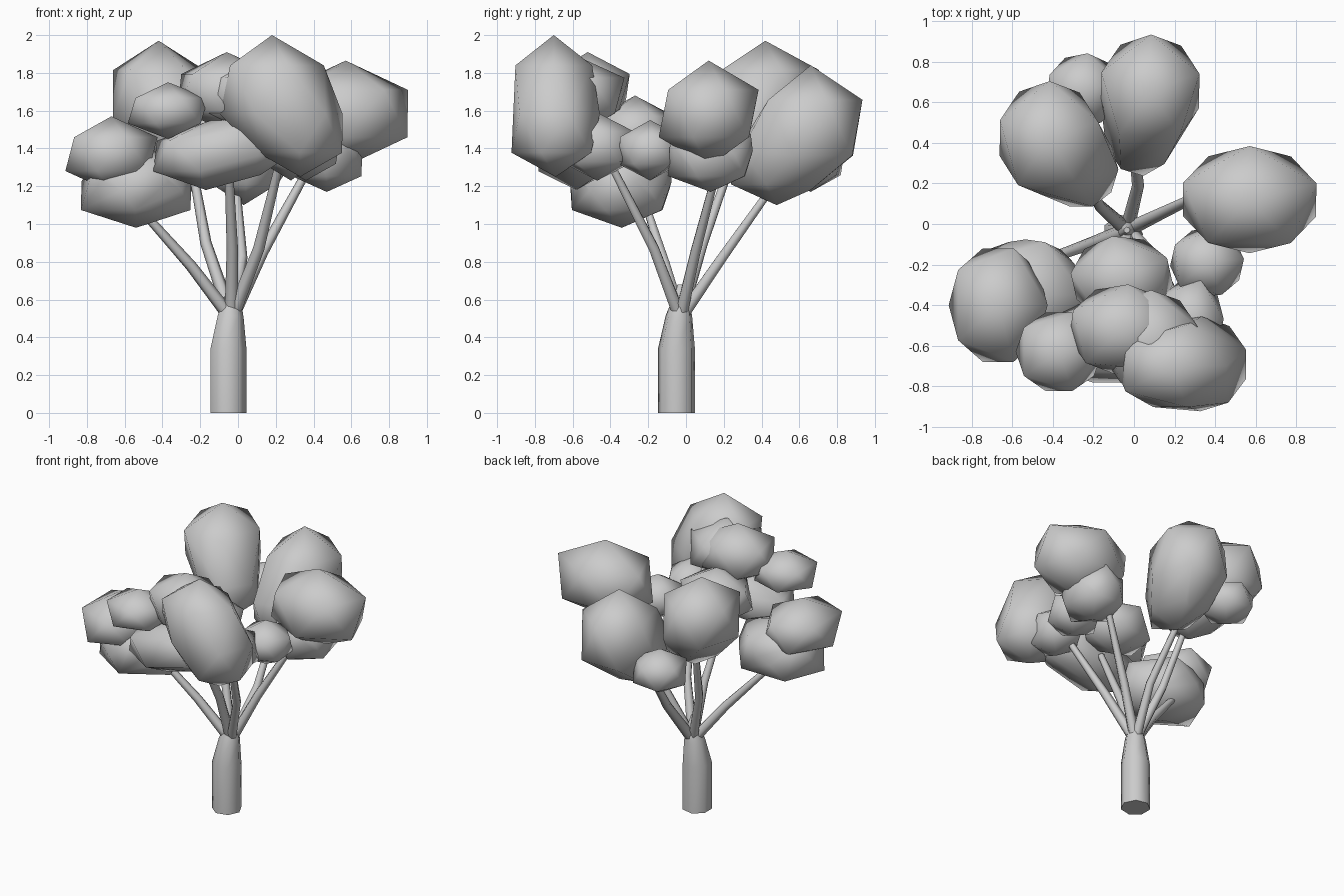
import bpy, bmesh
from math import sin, cos, pi
from mathutils import Vector, Matrix

if "Cube" in bpy.data.objects:
    bpy.data.objects.remove(bpy.data.objects["Cube"])


def finish(name, bm, angle=None):
    bmesh.ops.recalc_face_normals(bm, faces=bm.faces)
    mesh = bpy.data.meshes.new(name)
    bm.to_mesh(mesh)
    bm.free()
    obj = bpy.data.objects.new(name, mesh)
    bpy.context.collection.objects.link(obj)
    for p in mesh.polygons:
        p.use_smooth = True
    if angle:
        bpy.ops.object.select_all(action='DESELECT')
        bpy.context.view_layer.objects.active = obj
        obj.select_set(True)
        bpy.ops.object.shade_smooth_by_angle(angle=angle)
    return obj


def tube(name, path, sides):
    """Tube through (x, y, z, radius) stations."""
    bm = bmesh.new()
    pts = [Vector(p[:3]) for p in path]
    rings = []
    for i, p in enumerate(path):
        d = pts[min(i + 1, len(pts) - 1)] - pts[max(i - 1, 0)]
        q = Vector((0, 0, 1)).rotation_difference(d.normalized())
        rings.append([bm.verts.new(pts[i] + q @ Vector((p[3] * cos(2 * pi * k / sides),
                                                       p[3] * sin(2 * pi * k / sides), 0)))
                      for k in range(sides)])
    for a, b in zip(rings, rings[1:]):
        for k in range(sides):
            n = (k + 1) % sides
            bm.faces.new((a[k], a[n], b[n], b[k]))
    bm.faces.new(rings[0][::-1])
    bm.faces.new(rings[-1])
    return finish(name, bm, angle=1.1)


def clump(name, lobes):
    """Smooth shaded leaf clump: icosahedral lobes wrapped in one skin."""
    bm = bmesh.new()
    for centre, half, turn in lobes:
        m = (Matrix.Translation(centre)
             @ Matrix.Diagonal((half[0] / 0.88, half[1] / 0.88, half[2], 1))
             @ Matrix.Rotation(turn, 4, 'Z'))
        bmesh.ops.create_icosphere(bm, subdivisions=1, radius=1, matrix=m)
    if len(lobes) > 1:
        bmesh.ops.delete(bm, geom=bm.faces[:] + bm.edges[:], context='EDGES_FACES')
        res = bmesh.ops.convex_hull(bm, input=bm.verts[:])
        loose = {g for g in res["geom_interior"] + res["geom_unused"]
                 if isinstance(g, bmesh.types.BMVert)}
        bmesh.ops.delete(bm, geom=list(loose), context='VERTS')
    return finish(name, bm)


# trunk
trunk = tube("trunk", [(-0.055, -0.05, 0, 0.1), (-0.055, -0.05, 0.34, 0.1),
                       (-0.042, -0.037, 0.51, 0.072), (-0.035, -0.03, 0.57, 0.055),
                       (-0.035, -0.03, 0.68, 0.015)], 7)

# branches: a bend point and an end point each
branches = {
    "left": ((-0.25, -0.11, 0.78), (-0.5, -0.2, 1.06)),
    "back_left": ((-0.17, 0.09, 0.9), (-0.25, 0.25, 1.35)),
    "back": ((0.02, 0.19, 0.82), (-0.01, 0.46, 1.2)),
    "right": ((0.13, 0.05, 0.85), (0.36, 0.16, 1.27)),
    "front_right": ((0.11, -0.17, 0.87), (0.22, -0.4, 1.32)),
    "front": ((-0.03, -0.17, 0.87), (-0.05, -0.4, 1.32)),
}
for label, (mid, end) in branches.items():
    base = Vector((-0.035, -0.03, 0.5))
    out = (Vector(mid) - base) * 0.12
    tube("branch_" + label, [(*(base + out), 0.036), (*mid, 0.03), (*end, 0.022)], 6)

# foliage: lobes given by centre, half extents, turn
clumps = {
    "back_left": [((-0.42, 0.42, 1.69), (0.25, 0.28, 0.28), 0.3),
                  ((-0.26, 0.27, 1.43), (0.18, 0.19, 0.2), 0.0)],
    "back_left_small": [((-0.25, 0.66, 1.33), (0.18, 0.18, 0.16), 0.2)],
    "back": [((0.08, 0.66, 1.51), (0.25, 0.27, 0.33), 0.3),
             ((0.03, 0.48, 1.3), (0.18, 0.24, 0.2), 0.4)],
    "right": [((0.57, 0.12, 1.585), (0.34, 0.26, 0.28), 0.31)],
    "right_lower": [((0.47, 0.13, 1.32), (0.19, 0.22, 0.15), 0.3),
                    ((0.47, 0.13, 1.42), (0.19, 0.22, 0.13), 0.0)],
    "right_inner": [((0.36, -0.19, 1.39), (0.18, 0.17, 0.16), 0.1)],
    "front": [((0.18, -0.7, 1.71), (0.27, 0.21, 0.29), 0.0),
              ((0.33, -0.69, 1.48), (0.23, 0.23, 0.23), 0.3)],
    "front_bridge": [((0.08, -0.58, 1.68), (0.24, 0.25, 0.21), 0.3)],
    "front_middle": [((-0.06, -0.52, 1.7), (0.26, 0.22, 0.21), 0.2)],
    "centre": [((-0.06, -0.27, 1.48), (0.25, 0.21, 0.2), 0.5)],
    "front_right_low": [((0.28, -0.47, 1.41), (0.16, 0.2, 0.18), 0.0)],
    "front_bottom": [((-0.17, -0.58, 1.36), (0.28, 0.2, 0.18), 0.2),
                     ((0.12, -0.58, 1.44), (0.16, 0.2, 0.18), 0.2)],
    "front_left": [((-0.37, -0.63, 1.6), (0.21, 0.2, 0.15), 0.0)],
    "left_upper": [((-0.67, -0.4, 1.37), (0.24, 0.29, 0.2), 0.0)],
    "left_lower": [((-0.54, -0.34, 1.15), (0.3, 0.26, 0.17), 0.3),
                   ((-0.53, -0.35, 1.25), (0.28, 0.27, 0.16), 0.0)],
}
for label, lobes in clumps.items():
    clump("foliage_" + label, lobes)
